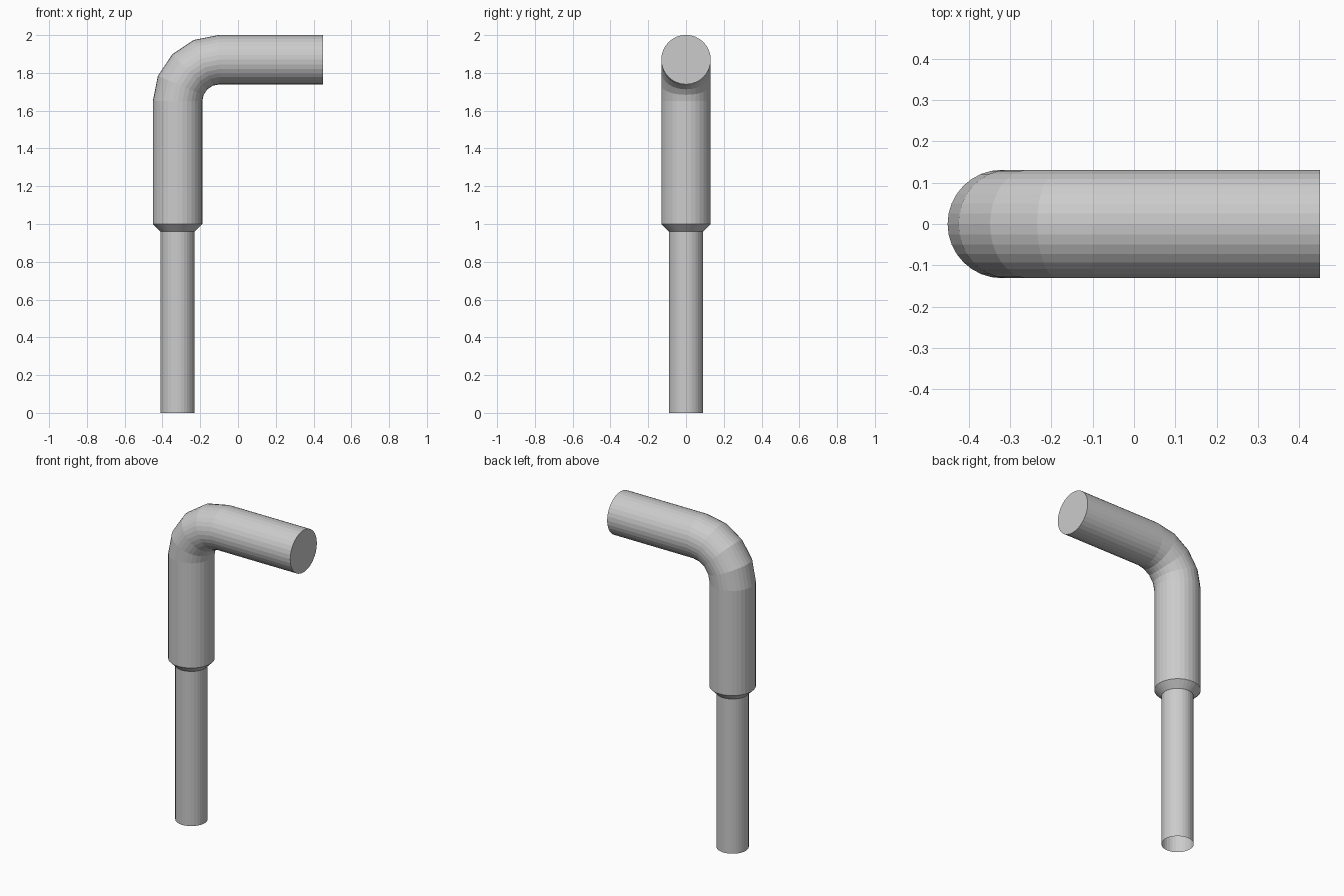
import bpy, bmesh, math
from mathutils import Vector

if "Cube" in bpy.data.objects:
    bpy.data.objects.remove(bpy.data.objects["Cube"])

SIDES = 32
AXIS_X, TOP_Z, BEND_R = -0.32, 1.87, 0.22
WIDE, NARROW = 0.131, 0.091

# Stations along the pipe: centre x, centre z, tilt of the section, radius
stations = [(AXIS_X, 0.0, 0.0, NARROW), (AXIS_X, 0.96, 0.0, NARROW),
            (AXIS_X, 1.0, 0.0, WIDE)]
# Quarter bend in four segments
for i in range(5):
    a = math.radians(22.5 * i)
    stations.append((AXIS_X + BEND_R * (1 - math.cos(a)),
                     TOP_Z - BEND_R + BEND_R * math.sin(a), a, WIDE))
# Horizontal arm end
stations.append((0.45, TOP_Z, math.pi / 2, WIDE))


def ring(bm, x, z, tilt, r):
    """Circle of vertices perpendicular to the path."""
    across = Vector((math.cos(tilt), 0, -math.sin(tilt)))
    verts = []
    for k in range(SIDES):
        t = 2 * math.pi * k / SIDES
        p = Vector((x, 0, z)) + across * (r * math.cos(t))
        p.y += r * math.sin(t)
        verts.append(bm.verts.new(p))
    return verts


# Skin the rings; the foot stays open and the arm end is capped
bm = bmesh.new()
rings = [ring(bm, *s) for s in stations]
for a, b in zip(rings, rings[1:]):
    for k in range(SIDES):
        n = (k + 1) % SIDES
        bm.faces.new((a[k], a[n], b[n], b[k]))
bm.faces.new(rings[-1])

mesh = bpy.data.meshes.new("bent_pipe")
bm.to_mesh(mesh)
bm.free()
bpy.context.collection.objects.link(bpy.data.objects.new("bent_pipe", mesh))
